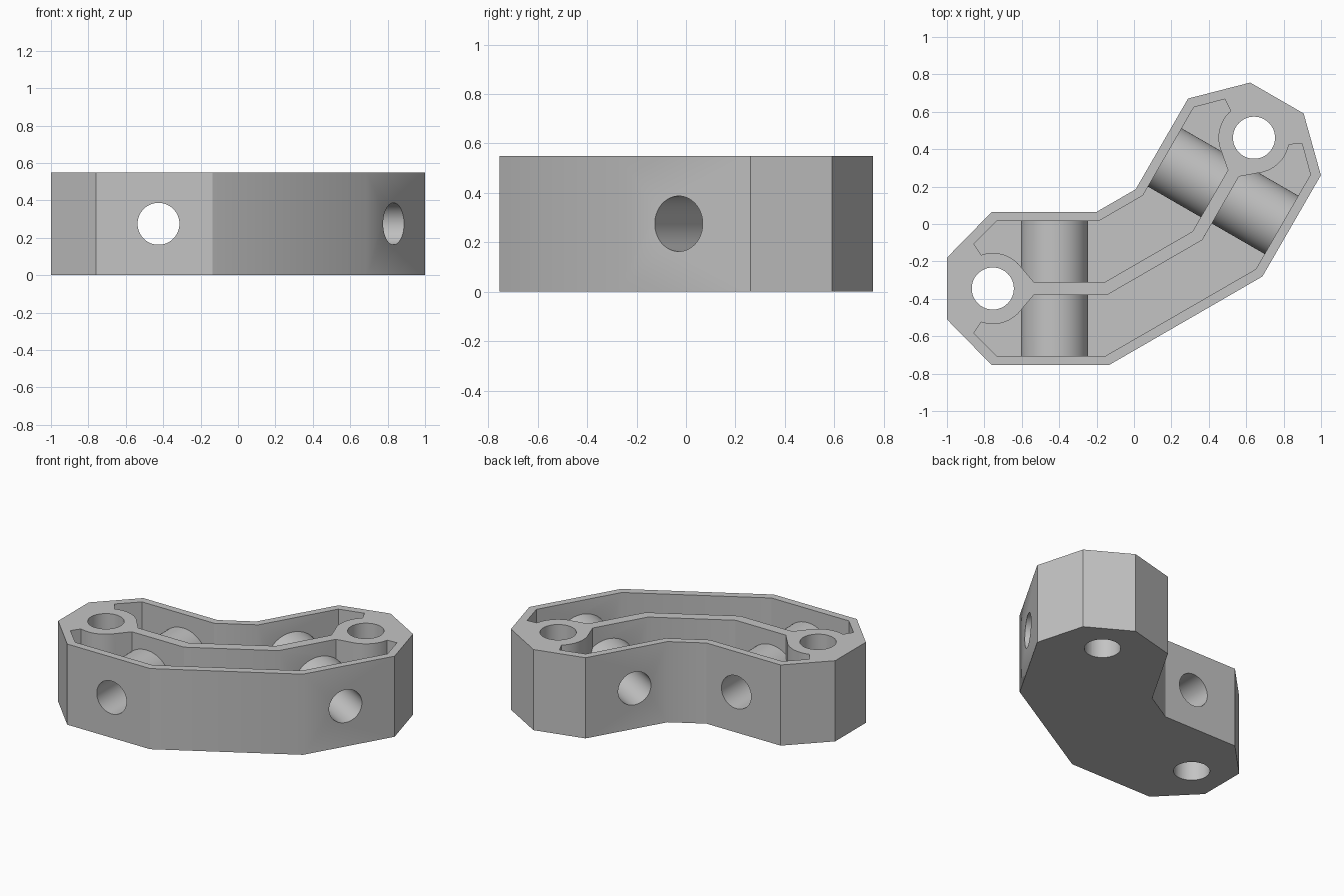
import bpy
import bmesh
import math
from mathutils import Vector, Matrix

if "Cube" in bpy.data.objects:
    bpy.data.objects.remove(bpy.data.objects["Cube"], do_unlink=True)

HEIGHT, FLOOR = 0.55, 0.05
MID_Z = HEIGHT / 2
AXIS = Vector((math.cos(math.pi / 6), 0.5))   # the two arms mirror along this direction
OFFSET = -0.02
BOLT = Vector((-0.755, -0.345))
CROSS = Vector((-0.425, -0.345))

grey = bpy.data.materials.new("plain grey")
grey.use_nodes = True
grey.diffuse_color = (0.55, 0.55, 0.55, 1)
grey.node_tree.nodes["Principled BSDF"].inputs["Base Color"].default_value = (0.55, 0.55, 0.55, 1)


def reflect(p):
    p = Vector(p)
    return p + 2 * (OFFSET - p.dot(AXIS)) * AXIS


def both_arms(half):
    return [Vector(p) for p in half] + [reflect(p) for p in reversed(half)]


def finish(name, bm):
    bmesh.ops.recalc_face_normals(bm, faces=bm.faces)
    mesh = bpy.data.meshes.new(name)
    bm.to_mesh(mesh)
    bm.free()
    mesh.materials.append(grey)
    obj = bpy.data.objects.new(name, mesh)
    bpy.context.collection.objects.link(obj)
    return obj


def prism(name, outline, z0, z1):
    bm = bmesh.new()
    face = bm.faces.new([bm.verts.new((p.x, p.y, z0)) for p in outline])
    top = bmesh.ops.extrude_face_region(bm, geom=[face])["geom"]
    moved = [v for v in top if isinstance(v, bmesh.types.BMVert)]
    bmesh.ops.translate(bm, verts=moved, vec=(0, 0, z1 - z0))
    return finish(name, bm)


def cylinder(name, centre, direction, radius, length):
    bm = bmesh.new()
    turn = Vector(direction).to_track_quat("Z", "Y").to_matrix().to_4x4()
    bmesh.ops.create_cone(bm, cap_ends=True, segments=64, radius1=radius, radius2=radius,
                          depth=length, matrix=Matrix.Translation(centre) @ turn)
    return finish(name, bm)


def combine(target, tool, operation):
    tool.hide_render = True
    mod = target.modifiers.new(operation, "BOOLEAN")
    mod.operation, mod.object, mod.solver = operation, tool, "EXACT"
    bpy.context.view_layer.objects.active = target
    bpy.ops.object.modifier_apply(modifier=mod.name)
    bpy.data.objects.remove(tool, do_unlink=True)


def pocket_half(side, outer_end, web_end):
    # side is 1 for the inner pocket and -1 for the outer one
    pts = [(outer_end, 0.36), (-0.735, 0.36), (-0.856, 0.238)]
    for i in range(17):
        a = math.radians(109 - 73 * i / 16)
        pts.append((BOLT.x + 0.19 * math.cos(a), 0.19 * math.sin(a)))
    pts += [(-0.535, 0.034), (web_end, 0.034)]
    return [(x, BOLT.y + side * y) for x, y in pts]


# Bent body
body = prism("bent_bracket", both_arms([
    (-0.2, 0.065), (-0.76, 0.065), (-1, -0.18), (-1, -0.51),
    (-0.76, -0.755), (-0.135, -0.755)]), 0, HEIGHT)

# Open pockets on either side of the central web
for side, outer_end, web_end in ((1, -0.19, -0.157), (-1, -0.152, -0.143)):
    pocket = prism("pocket_cutter", both_arms(pocket_half(side, outer_end, web_end)),
                   FLOOR, HEIGHT + 0.1)
    combine(body, pocket, "DIFFERENCE")

# Cross tubes, their bores and the upright bolt holes
across = Vector((0, 1))
across_far = across - 2 * across.dot(AXIS) * AXIS
arms = ((CROSS, BOLT, across), (reflect(CROSS), reflect(BOLT), across_far))
for cross, bolt, way in arms:
    combine(body, cylinder("cross_tube", (*cross, MID_Z), (*way, 0), 0.18, 0.77), "UNION")
for cross, bolt, way in arms:
    combine(body, cylinder("bore_cutter", (*cross, MID_Z), (*way, 0), 0.112, 1), "DIFFERENCE")
    combine(body, cylinder("bolt_cutter", (*bolt, MID_Z), (0, 0, 1), 0.1125, 1), "DIFFERENCE")

# Smooth rounds, crisp corners
bpy.ops.object.select_all(action="DESELECT")
body.select_set(True)
bpy.context.view_layer.objects.active = body
bpy.ops.object.shade_smooth_by_angle(angle=math.radians(31))
bm = bmesh.new()
bm.from_mesh(body.data)
for e in bm.edges:
    if e.calc_length() > HEIGHT - 0.06 and any(abs(f.normal.y) > 0.99 for f in e.link_faces):
        e.smooth = False
bm.to_mesh(body.data)
bm.free()
